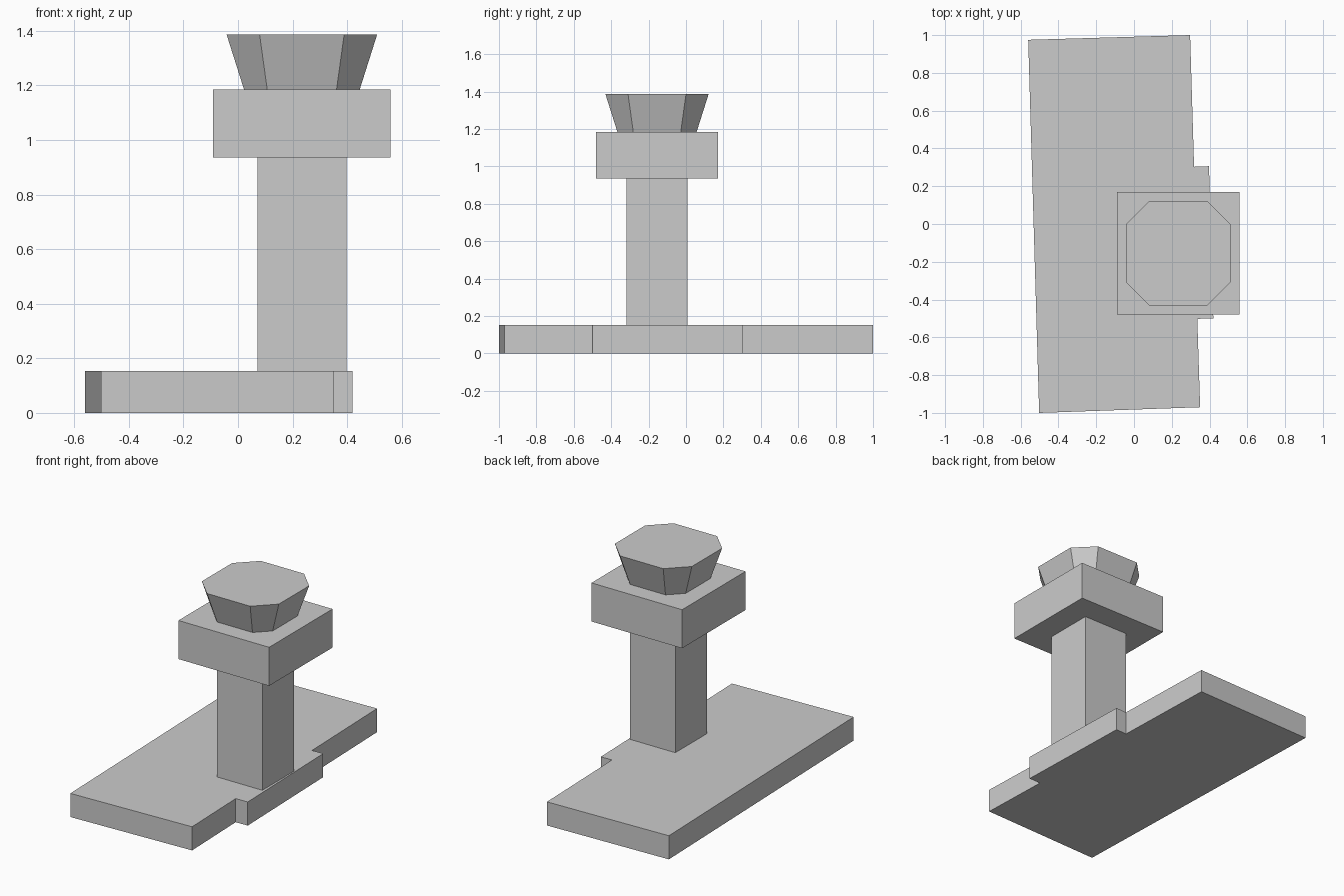
import bpy
import bmesh

cube = bpy.data.objects.get("Cube")
if cube:
    bpy.data.objects.remove(cube, do_unlink=True)

# Single plain grey
GREY = (0.6, 0.6, 0.6, 1.0)
grey = bpy.data.materials.new("concrete_grey")
grey.use_nodes = True
grey.diffuse_color = GREY
grey.node_tree.nodes["Principled BSDF"].inputs["Base Color"].default_value = GREY


def loft(name, lower, upper, z0, z1):
    """Closed solid between two outlines with equal point counts."""
    bm = bmesh.new()
    a = [bm.verts.new((x, y, z0)) for x, y in lower]
    b = [bm.verts.new((x, y, z1)) for x, y in upper]
    bm.faces.new(a)
    bm.faces.new(b)
    n = len(a)
    for i in range(n):
        j = (i + 1) % n
        bm.faces.new((a[i], a[j], b[j], b[i]))
    bmesh.ops.recalc_face_normals(bm, faces=bm.faces)
    mesh = bpy.data.meshes.new(name)
    bm.to_mesh(mesh)
    bm.free()
    mesh.materials.append(grey)
    obj = bpy.data.objects.new(name, mesh)
    bpy.context.collection.objects.link(obj)
    return obj


# Tower axis
CX, CY = 0.234, -0.155


def square(half):
    return [(CX + sx * half, CY + sy * half)
            for sx, sy in ((-1, -1), (1, -1), (1, 1), (-1, 1))]


def octagon(half, flat):
    """Chamfered square: half width and half length of the long sides."""
    pts = [(half, -flat), (half, flat)]
    out = []
    for _ in range(4):
        out += pts
        pts = [(-y, x) for x, y in pts]
    return [(CX + x, CY + y) for x, y in out]


# Low base slab, slightly skewed, with a step out beside the tower
slab = [(-0.56, 0.975), (0.297, 1.0), (0.318, 0.303), (0.397, 0.306),
        (0.42, -0.5), (0.335, -0.502), (0.35, -0.97), (-0.502, -1.0)]
loft("base_building", slab, slab, 0, 0.153)

# Square shaft and wider upper block
loft("tower_shaft", square(0.163), square(0.163), 0.153, 0.935)
loft("upper_block", square(0.325), square(0.325), 0.935, 1.185)

# Flared eight-sided cabin
loft("tower_cabin", octagon(0.212, 0.127), octagon(0.276, 0.155), 1.185, 1.387)
